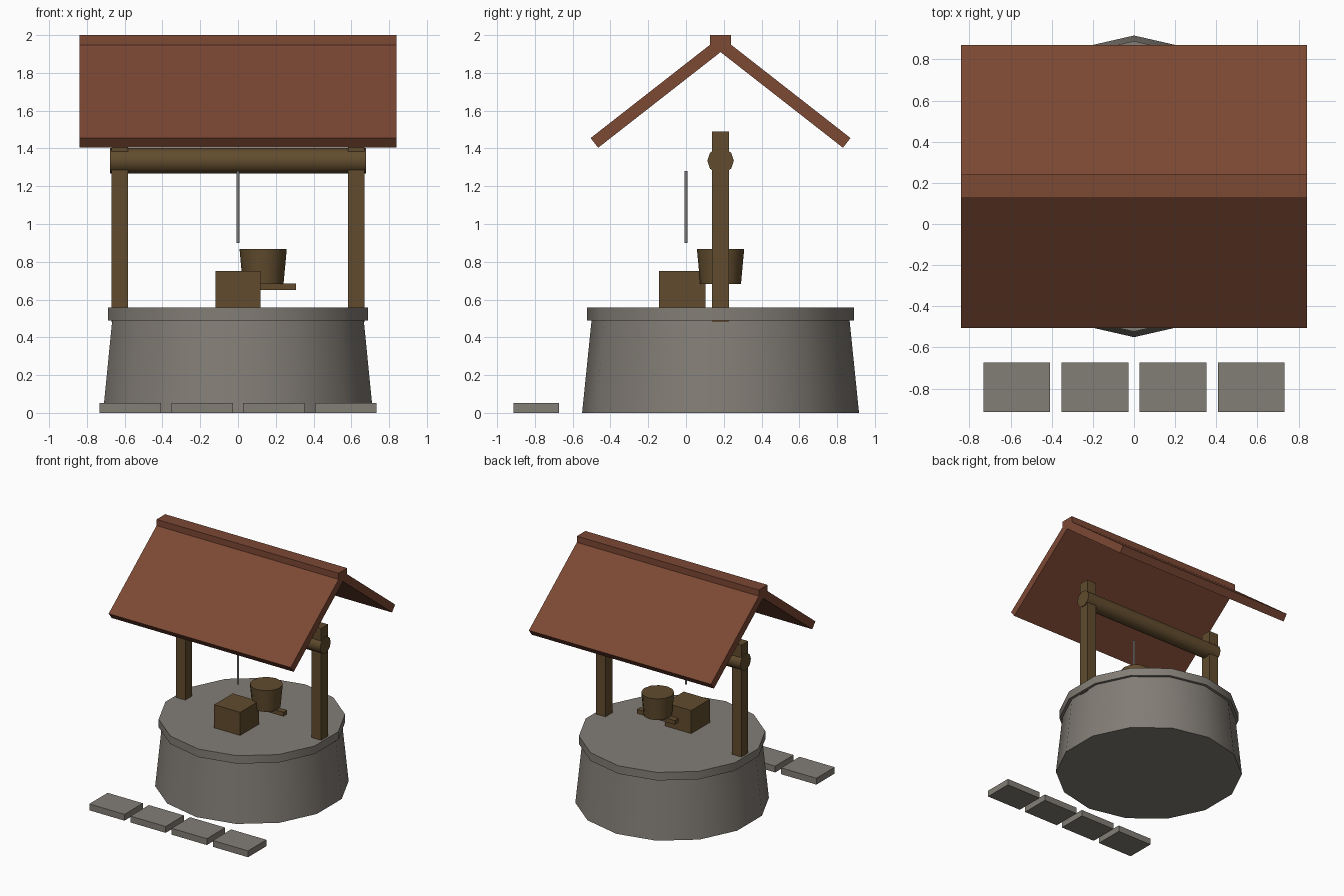
import bpy, math

cube = bpy.data.objects.get("Cube")
if cube:
    bpy.data.objects.remove(cube, do_unlink=True)


def material(name, rgb):
    m = bpy.data.materials.new(name)
    m.use_nodes = True
    m.diffuse_color = (*rgb, 1)
    m.node_tree.nodes["Principled BSDF"].inputs["Base Color"].default_value = (*rgb, 1)
    return m


stone = material("grey_stone", (0.225, 0.205, 0.18))
wood = material("brown_wood", (0.12, 0.072, 0.027))
tile = material("red_brown_roof", (0.2, 0.065, 0.034))
metal = material("grey_chain", (0.19, 0.19, 0.19))

MID = 0.183  # depth of the well's axis


def finish(name, mat):
    ob = bpy.context.object
    ob.name = ob.data.name = name
    ob.data.materials.append(mat)
    return ob


def box(name, size, loc, mat, tilt=0):
    bpy.ops.mesh.primitive_cube_add(size=1, location=loc, rotation=(tilt, 0, 0))
    ob = finish(name, mat)
    ob.scale = size
    return ob


def drum(name, sides, r_low, r_top, z_low, z_top, mat, x=0, y=MID):
    bpy.ops.mesh.primitive_cone_add(vertices=sides, radius1=r_low, radius2=r_top,
                                    depth=z_top - z_low, location=(x, y, (z_low + z_top) / 2))
    ob = finish(name, mat)
    bpy.ops.object.shade_smooth_by_angle(angle=math.radians(50))
    return ob


# Stone base and its rim
drum("well_wall", 14, 0.733, 0.682, 0, 0.5, stone)
drum("well_rim", 14, 0.706, 0.706, 0.49, 0.557, stone)

# Stepping stones
for i in range(4):
    box(f"path_stone_{i + 1}", (0.325, 0.242, 0.053), (-0.57 + 0.38 * i, -0.793, 0.0265), stone)

# Posts and winding axle
for side, sx in (("left", 1), ("right", -1)):
    box(f"{side}_post", (0.088, 0.09, 1.01), (sx * 0.627, MID, 0.985), wood)
axle = drum("axle", 10, 0.07, 0.07, -0.678, 0.678, wood)
axle.rotation_euler.y = math.pi / 2
axle.location.z = 1.335

# Roof slopes meeting under a ridge beam
pitch, length, thick = math.radians(38), 0.85, 0.065
for side, s in (("front", -1), ("back", 1)):
    # Centre measured from the outer eave corner
    dy = 0.688 - length / 2 * math.cos(pitch) - thick / 2 * math.sin(pitch)
    z = 1.455 + length / 2 * math.sin(pitch) - thick / 2 * math.cos(pitch)
    box(f"{side}_roof_slope", (1.68, length, thick), (0, MID + s * dy, z), tile, -s * pitch)
box("roof_ridge", (1.68, 0.113, 0.06), (0, MID, 1.97), tile)

# Chain, bucket with its bar, and crate
drum("chain", 8, 0.009, 0.009, 0.9, 1.28, metal, y=0)
drum("bucket", 12, 0.108, 0.125, 0.682, 0.867, wood, x=0.133)
box("bucket_bar", (0.35, 0.05, 0.035), (0.133, MID, 0.668), wood)
box("crate", (0.24, 0.245, 0.24), (0, -0.02, 0.63), wood)
